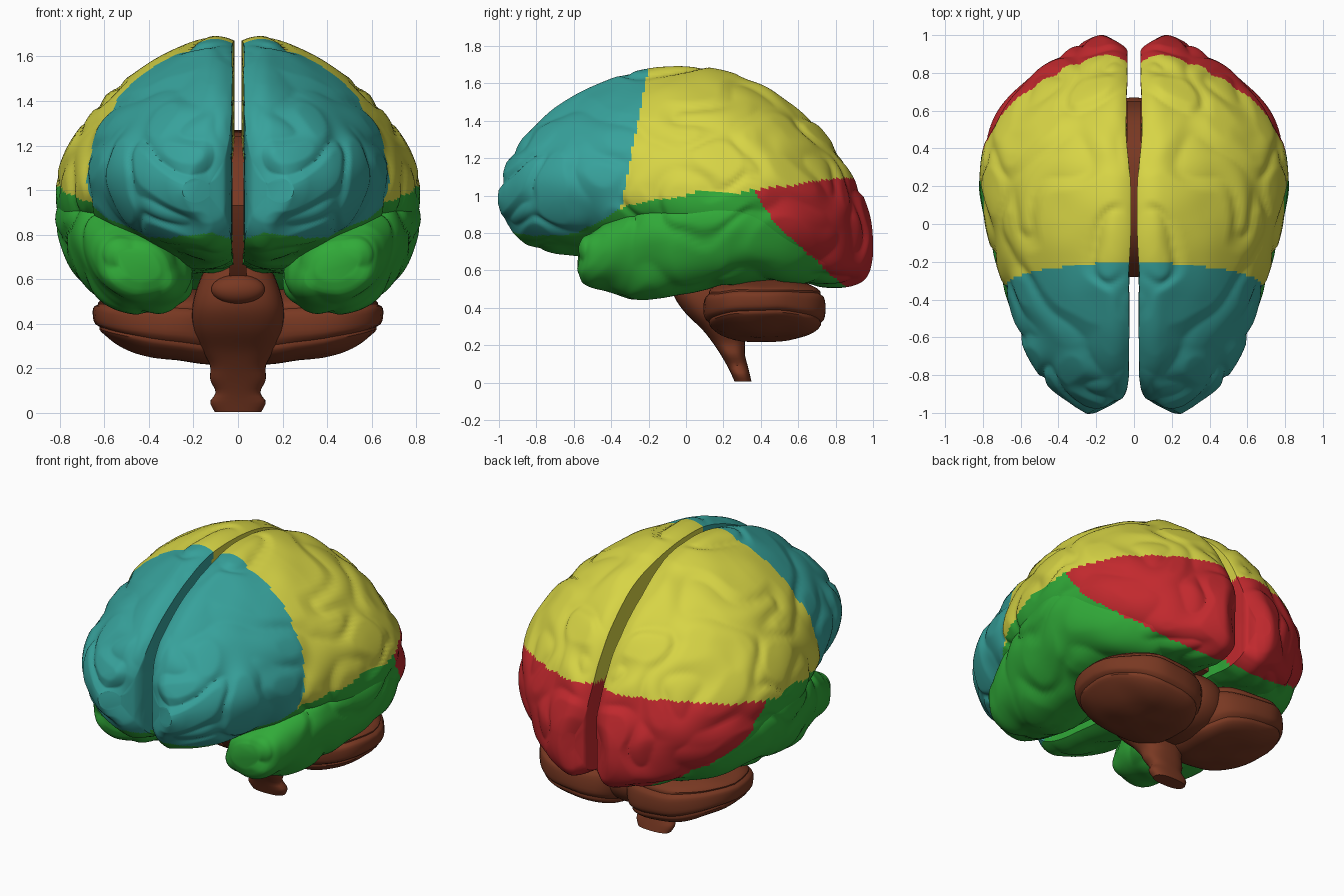
import bpy, bmesh, math
from mathutils import Vector, noise

if "Cube" in bpy.data.objects:
    bpy.data.objects.remove(bpy.data.objects["Cube"])


def material(name, rgb):
    m = bpy.data.materials.new(name)
    m.diffuse_color = (*rgb, 1)
    m.use_nodes = True
    m.node_tree.nodes["Principled BSDF"].inputs["Base Color"].default_value = m.diffuse_color
    return m


TEAL = material("frontal teal", (0.038, 0.36, 0.33))
YELLOW = material("parietal yellow", (0.68, 0.66, 0.06))
GREEN = material("temporal green", (0.03, 0.40, 0.04))
RED = material("occipital red", (0.54, 0.022, 0.027))
BROWN = material("stem brown", (0.19, 0.040, 0.016))
LOBES = [TEAL, YELLOW, GREEN, RED]


def interp(table, t):
    """Smooth interpolation of table rows (first column is the key)."""
    t = min(max(t, table[0][0]), table[-1][0])
    i = 0
    while i < len(table) - 2 and t > table[i + 1][0]:
        i += 1
    a, b = table[i], table[i + 1]
    p, n = table[max(i - 1, 0)], table[min(i + 2, len(table) - 1)]
    h = b[0] - a[0]
    u = (t - a[0]) / h
    out = []
    for k in range(1, len(a)):
        ma = (b[k] - p[k]) / (b[0] - p[0]) * h
        mb = (n[k] - a[k]) / (n[0] - a[0]) * h
        out.append((2*u**3 - 3*u*u + 1)*a[k] + (u**3 - 2*u*u + u)*ma
                   + (3*u*u - 2*u**3)*b[k] + (u**3 - u*u)*mb)
    return out


def spow(v, e):
    return math.copysign(abs(v) ** e, v)


def loft(bm, rings):
    rows = [[bm.verts.new(p) for p in r] for r in rings]
    n = len(rows[0])
    for a, b in zip(rows, rows[1:]):
        for i in range(n):
            bm.faces.new((a[i], a[(i + 1) % n], b[(i + 1) % n], b[i]))
    bm.faces.new(rows[0])
    bm.faces.new(rows[-1])
    bmesh.ops.recalc_face_normals(bm, faces=bm.faces[:])


def wrinkle(bm, amp, freq):
    """Shallow winding grooves, fading out at the midline."""
    bm.normal_update()
    moves = []
    for v in bm.verts:
        p = v.co * freq
        warp = noise.noise_vector(p * 0.6) * 0.8
        g = min(1, 3.5 * abs(noise.noise(p + warp)))
        soft = noise.noise(v.co * 5 + Vector((7, 3, 1)))
        fade = min(1, max(0.15, (v.co.x - 0.03) / 0.1))
        moves.append(v.normal * fade * (amp * (g - 0.8) + amp * 0.5 * soft))
    for v, m in zip(bm.verts, moves):
        v.co += m


def finish(bm, name, mats, rule=None, mirror=False, angle=40):
    bmesh.ops.recalc_face_normals(bm, faces=bm.faces[:])
    if rule:
        for f in bm.faces:
            f.material_index = rule(f.calc_center_median())
    me = bpy.data.meshes.new(name)
    bm.to_mesh(me)
    bm.free()
    for m in mats:
        me.materials.append(m)
    ob = bpy.data.objects.new(name, me)
    bpy.context.collection.objects.link(ob)
    bpy.ops.object.select_all(action='DESELECT')
    ob.select_set(True)
    bpy.context.view_layer.objects.active = ob
    bpy.ops.object.shade_smooth_by_angle(angle=math.radians(angle))
    if mirror:
        mod = ob.modifiers.new("mirror", 'MIRROR')
        mod.use_mirror_merge = False
    return ob


# Lobe borders, as seen from the side: y, z
FISSURE = [(-1, .82), (-.85, .79), (-.6, .80), (-.4, .90), (-.3, .95),
           (0, 1.0), (.08, 1.035), (.2, 1.01), (.36, 1.03)]
BACK_EDGE = [(.36, 1.03), (.5, .83), (.7, .65), (.86, .50), (1, .40)]


def lobe(c):
    jag = 0.008 * noise.noise(c * 14)
    y, z = c.y + jag, c.z + jag
    if y > .36:
        if z > 1.03 + (y - .36) * .13:
            return 1
        return 3 if z > interp(BACK_EDGE, y)[0] else 2
    if z < interp(FISSURE, y)[0]:
        return 2
    return 0 if y < -.2 - .2 * (1.68 - z) else 1


# Cerebral hemispheres: y, outer x, top z, widest z, bottom z, inner x
MAIN = [(-1.0, .25, 1.08, 1.0, .92, .13), (-.96, .32, 1.2, 1.03, .83, .06),
        (-.85, .46, 1.37, 1.05, .73, .03), (-.7, .56, 1.49, 1.06, .68, .027),
        (-.5, .632, 1.60, 1.06, .66, .026), (-.25, .71, 1.685, 1.03, .64, .026),
        (0, .785, 1.705, .99, .62, .016), (.25, .815, 1.67, .97, .57, .02),
        (.45, .785, 1.585, .93, .54, .04), (.65, .68, 1.44, .88, .52, .04),
        (.8, .54, 1.28, .84, .50, .035), (.92, .36, 1.08, .8, .52, .035),
        (.98, .23, .95, .77, .57, .045), (1.0, .16, .86, .75, .66, .09)]
OUTER, INNER, RINGS = 104, 24, 200
bm = bmesh.new()
rings = []
for i in range(RINGS + 1):
    y = -math.cos(math.pi * i / RINGS)
    w, zt, zm, zb, g = interp(MAIN, y)
    low = 1.1 - .35 * min(1, max(0, (y + .5) / .4))
    high = 1.45 - .13 * min(1, max(0, (y + .4) / .4))

    def edge(x):
        """Amount of softening along the midline."""
        return max(0, 1 - (w - g) * x / .12) ** 2

    def inward(m):
        return y * (1 - .05 * m * abs(y) ** 3)

    ring = []
    for k in range(OUTER + 1):
        th = math.pi / 2 - math.pi * k / OUTER
        c, s = max(0, math.cos(th)), math.sin(th)
        x = c ** high if s > 0 else c ** low
        z = zm + (zt - zm if s > 0 else zm - zb) * s
        z -= (.035 + .02 * y * y) * s * edge(x)
        ring.append((g + (w - g) * x, inward(edge(x)), z))
    z0, z1 = ring[-1][2], ring[0][2]
    ring += [(g, inward(1), z0 + (z1 - z0) * k / INNER) for k in range(1, INNER)]
    rings.append(ring)
loft(bm, rings)
wrinkle(bm, .018, 3.6)
finish(bm, "cerebral_hemispheres", LOBES, lobe, True)

# Temporal lobes: y, centre x, half width, centre z, half height
TEMPORAL = [(-.575, .45, .09, .67, .07), (-.55, .45, .15, .66, .125),
            (-.45, .445, .19, .66, .18), (-.25, .465, .245, .69, .25),
            (0, .505, .26, .74, .265), (.2, .53, .27, .77, .26),
            (.4, .53, .245, .775, .24), (.6, .455, .20, .71, .18),
            (.75, .4, .12, .68, .10)]
bm = bmesh.new()
rings = []
for i in range(91):
    y = -.575 + 1.325 * (i / 90) ** 1.2
    cx, hw, cz, hh = interp(TEMPORAL, y)
    ring = []
    for k in range(80):
        t = math.tau * k / 80
        c, s = spow(math.cos(t), .85), spow(math.sin(t), .85)
        ring.append((cx + hw * c + .27 * hw * s, y, cz + hh * s))
    rings.append(ring)
loft(bm, rings)
wrinkle(bm, .018, 3.6)
finish(bm, "temporal_lobes", LOBES,
       lambda c: 3 if c.y > .36 and lobe(c) == 3 else 2, True)


def ellipsoid(name, centre, radii, power=1.0, folds=0.0, taper=0.0, mirror=False):
    bm = bmesh.new()
    bmesh.ops.create_uvsphere(bm, u_segments=48, v_segments=36, radius=1)
    for v in bm.verts:
        u = v.co.copy()
        p = Vector([spow(a, power) * r for a, r in zip(u, radii)])
        # one leaf-like fold near the top, thinner outside, narrower at the back
        fold = 1 - folds * max(0, math.cos((u.z - .35) * 9)) ** 6 * (abs(u.z) < .7)
        p.z *= 1 - taper * u.x
        p.x *= 1 - taper * max(0, u.y) * (u.x > 0)
        v.co = Vector(centre) + Vector((p.x * fold, p.y * fold, p.z + taper * .12 * u.x))
        v.co += folds * .25 * noise.noise_vector(v.co * 6)
    return finish(bm, name, [BROWN], mirror=mirror)


# Cerebellum: two lobes joined by a middle part
ellipsoid("cerebellum_lobes", (.325, .42, .40), (.325, .325, .16), .75, .04, .3, True)
ellipsoid("cerebellum_middle", (0, .42, .42), (.2, .25, .18), .9)

# Brainstem: z, centre y, half width, half depth
STEM = [(.005, .305, .105, .045), (.05, .29, .125, .05), (.09, .275, .10, .055),
        (.15, .25, .125, .065), (.21, .23, .125, .085), (.28, .20, .16, .11),
        (.38, .14, .20, .15), (.48, .10, .205, .17), (.60, .08, .17, .15),
        (.70, .09, .12, .13)]
bm = bmesh.new()
rings = []
for i in range(41):
    z = .005 + .695 * i / 40
    cy, rx, ry = interp(STEM, z)
    rings.append([(rx * spow(math.cos(math.tau * k / 32), .8),
                   cy + ry * spow(math.sin(math.tau * k / 32), .8), z)
                  for k in range(32)])
loft(bm, rings)
finish(bm, "brainstem", [BROWN])
ellipsoid("brainstem_front_bulge", (0, -.06, .555), (.12, .06, .065))

# Bridge between the hemispheres, an arched slab on the midline
ARCH = [(-.28, .93), (-.2, 1.13), (0, 1.24), (.3, 1.27), (.54, 1.16),
        (.65, .95), (.6, .6), (-.03, .57), (-.2, .74)]
bm = bmesh.new()
face = bm.faces.new([bm.verts.new((-.038, y, z)) for y, z in ARCH])
ext = bmesh.ops.extrude_face_region(bm, geom=[face])
for v in ext["geom"]:
    if isinstance(v, bmesh.types.BMVert):
        v.co.x = .038
finish(bm, "midline_bridge", [BROWN])
